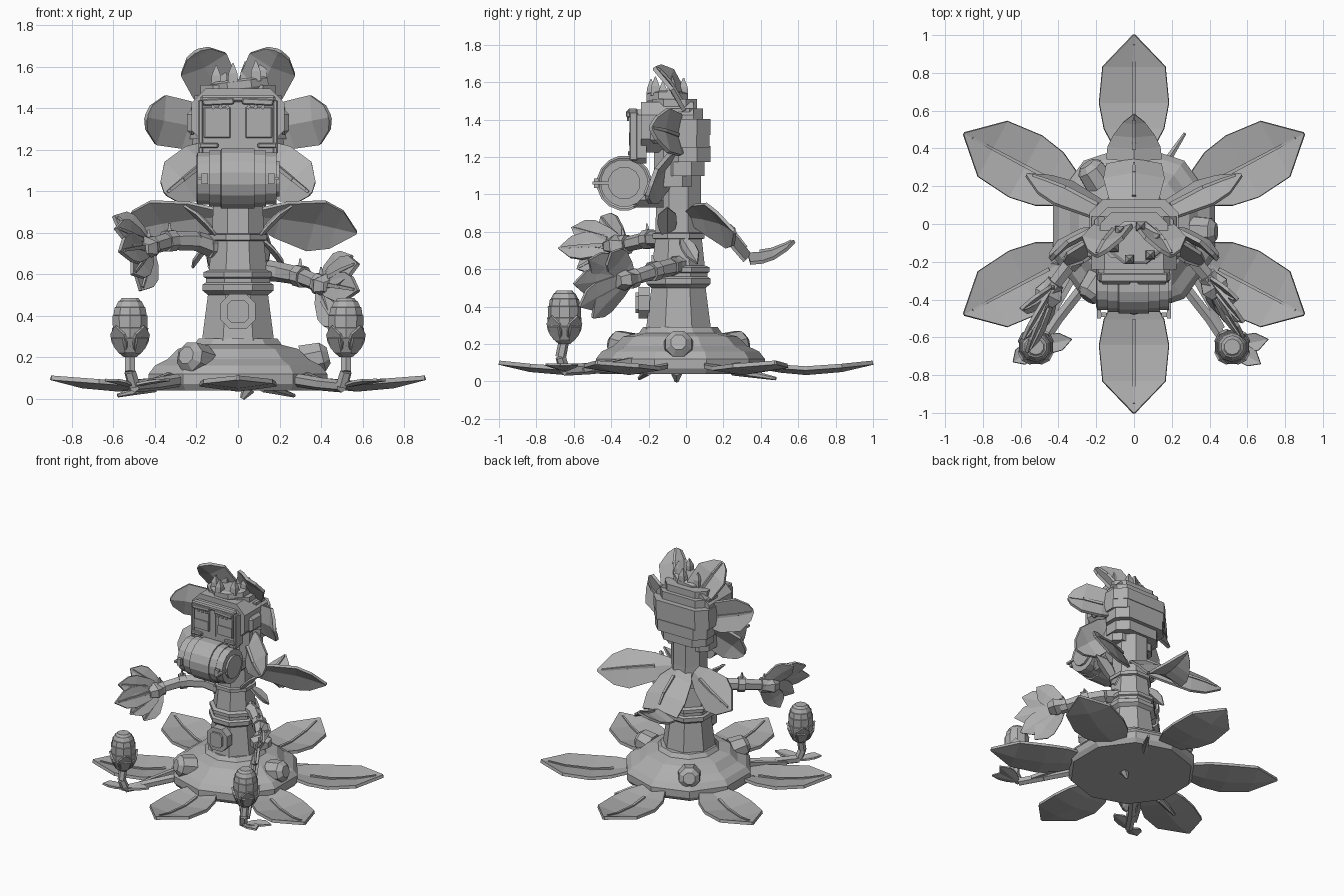
import bpy, bmesh, math
from mathutils import Vector, Matrix

old = bpy.data.objects.get("Cube")
if old:
    bpy.data.objects.remove(old, do_unlink=True)

grey = bpy.data.materials.new("plain_grey")
grey.use_nodes = True
tone = (0.43, 0.43, 0.43, 1)
grey.diffuse_color = tone
grey.node_tree.nodes["Principled BSDF"].inputs["Base Color"].default_value = tone


def finish(name, bm):
    bmesh.ops.recalc_face_normals(bm, faces=bm.faces)
    mesh = bpy.data.meshes.new(name)
    bm.to_mesh(mesh)
    bm.free()
    mesh.materials.append(grey)
    ob = bpy.data.objects.new(name, mesh)
    bpy.context.collection.objects.link(ob)
    return ob


def frame(loc, direction):
    """Matrix that turns local z to a direction."""
    quat = Vector(direction).to_track_quat('Z', 'Y')
    return Matrix.Translation(loc) @ quat.to_matrix().to_4x4()


def loft(name, rings, sides=8, matrix=Matrix(), squash=1.0):
    """Closed stack of flat-sided rings, each (height, radius)."""
    bm = bmesh.new()
    loops = []
    k = 1 / math.cos(math.pi / sides)
    for z, r in rings:
        loops.append([bm.verts.new(matrix @ Vector((
            r * k * math.cos(math.tau * (i + .5) / sides),
            r * k * squash * math.sin(math.tau * (i + .5) / sides), z)))
            for i in range(sides)])
    for a, b in zip(loops, loops[1:]):
        for i in range(sides):
            j = (i + 1) % sides
            bm.faces.new((a[i], a[j], b[j], b[i]))
    bm.faces.new(loops[0])
    bm.faces.new(loops[-1])
    return finish(name, bm)


def box(name, loc, size, bevel=0, tilt=0):
    bm = bmesh.new()
    bmesh.ops.create_cube(bm, size=1)
    bmesh.ops.scale(bm, vec=size, verts=bm.verts)
    ob = finish(name, bm)
    ob.location = loc
    ob.rotation_euler.y = tilt
    if bevel:
        m = ob.modifiers.new("bevel", 'BEVEL')
        m.width, m.segments = bevel, 1


def slab(name, loc, size, cut, axis='Z'):
    """Box whose corners are cut only around one axis."""
    bm = bmesh.new()
    bmesh.ops.create_cube(bm, size=1)
    bmesh.ops.scale(bm, vec=size, verts=bm.verts)
    k = 'XYZ'.index(axis)
    edges = [e for e in bm.edges
             if abs((e.verts[0].co - e.verts[1].co)[k]) > size[k] * .9]
    bmesh.ops.bevel(bm, geom=edges, offset=cut, segments=1, affect='EDGES')
    finish(name, bm).location = loc


def rod(name, points, r0, r1, sides=6):
    n = len(points) - 1
    for i, (a, b) in enumerate(zip(points, points[1:])):
        a, b = Vector(a), Vector(b)
        ra, rb = r0 + (r1 - r0) * i / n, r0 + (r1 - r0) * (i + 1) / n
        loft(name, [(0, ra), ((b - a).length, rb)], sides, frame(a, b - a))


LEAF = [(0, .35), (.2, .8), (.42, 1), (.7, .92), (1, .03)]


def leaf(name, root, tip, across, width, fold=.03, bend=0, thick=.018, rib=True, shape=LEAF):
    """Pointed folded leaf with a raised centre rib."""
    root, tip = Vector(root), Vector(tip)
    along = tip - root
    across = Vector(across)
    across = (across - along * across.dot(along) / along.length_squared).normalized()
    n = along.normalized().cross(across)
    if n.z < 0:
        n = -n
    bm = bmesh.new()
    rows, spine = [], []
    for t, w in shape:
        mid = root + along * t + n * bend * math.sin(math.pi * t)
        spine.append(mid + n * thick * .6)
        rows.append([bm.verts.new(mid + across * s * width * w + n * fold * w * abs(s))
                     for s in (-1, 0, 1)])
    for a, b in zip(rows, rows[1:]):
        for i in range(2):
            bm.faces.new((a[i], a[i + 1], b[i + 1], b[i]))
    ob = finish(name, bm)
    m = ob.modifiers.new("thickness", 'SOLIDIFY')
    m.thickness, m.offset = thick, 0
    if rib:
        rod(name + "_rib", spine[1:-1] + [spine[-2].lerp(spine[-1], .7)], .01, .006, 4)


# Base mound with three knobs and six ground petals
move = Matrix.Translation((0, -.03, 0))
loft("base_mound", [(.04, .41), (.07, .43), (.12, .43), (.16, .4), (.19, .34), (.24, .29),
                    (.26, .21), (.29, .19)], 10, move)
for deg in (0, 125, 235):
    d = Vector((math.cos(math.radians(deg)), math.sin(math.radians(deg)), .25))
    loft("base_knob", [(0, .08), (.1, .07), (.13, .04)], 8,
         frame(Vector((0, -.04, .1)) + d * .31, d))
for deg in (28, 90, 152, 208, 270, 332):
    a = math.radians(deg)
    d = Vector((math.cos(a), math.sin(a), 0))
    reach = 1 if deg % 90 == 0 else 1.02
    leaf("ground_petal", d * .38 + Vector((0, 0, .08)), d * reach + Vector((0, 0, .1)),
         (-d.y, d.x, 0), .185, .025, -.045, .022,
         shape=[(0, .5), (.2, .86), (.42, 1), (.73, .9), (1, .03)])
rod("root", [(.05, -.05, .05), (.02, -.05, .0)], .03, .01)
rod("root", [(.12, .25, .06), (.27, .48, .015)], .025, .008)
rod("root", [(-.4, -.2, .06), (-.58, -.25, .015)], .025, .008)

# Trunk with bands and buckle
trunk = Matrix.Translation((0, -.04, 0))
loft("trunk", [(.27, .175), (.5, .145), (.52, .17), (.55, .17), (.56, .155), (.58, .155),
               (.585, .165), (.61, .165), (.62, .14), (.76, .125), (.765, .14), (.79, .14),
               (.795, .125), (.92, .12), (1.2, .12)], 8, trunk)
slab("buckle_back", (0, -.225, .42), (.17, .06, .17), .045, 'Y')
slab("buckle_front", (0, -.255, .42), (.1, .03, .11), .02, 'Y')

# Leaf cape behind the shoulders
leaf("cape_leaf_back", (0, .03, .9), (0, .34, .68), (1, 0, 0), .16, -.05, .04,
     shape=[(0, .4), (.3, .8), (.7, 1), (1, .9)])
leaf("cape_tip_back", (0, .33, .68), (0, .58, .75), (1, 0, 0), .145, -.05, -.02,
     shape=[(0, 1), (.25, .95), (.5, .75), (.8, .4), (1, .03)])
for s in (-1, 1):
    leaf("cape_leaf_side", (s * .08, .02, .88), (s * .57, .26, .8), (-s * .25, .45, -.85),
         .14, -.03, .03, shape=[(0, .3), (.25, .7), (.6, 1), (.8, .75), (1, .05)])
    leaf("shoulder_leaf", (s * .1, -.1, .77), (s * .26, -.1, .93), (0, 1, .1), .05, .02, 0, .012, False)
    leaf("waist_leaf", (s * .12, -.02, .76), (s * .22, .06, .63), (0, 1, 0), .04, .02, 0, .012, False)


# Arms with cuffs and leafy hands
def arm(name, path, tips):
    rod(name, path, .045, .034)
    a, b, c = (Vector(p) for p in path[-3:])
    for p, d in ((Vector(path[0]), b - a), (b, c - a), (c, c - b)):
        loft(name + "_cuff", [(-.025, .05), (.025, .05)], 8, frame(p, d))
    for p in (b, c):
        rod(name + "_thorn", [p, p + Vector((0, -.01, .085))], .018, .004, 4)
    mid = sum((Vector(t) for t in tips), Vector()) / len(tips)
    loft(name + "_palm", [(-.02, .045), (.05, .075), (.1, .05)], 6, frame(c, mid - c), .7)
    spread = Vector(tips[-1]) - Vector(tips[0])
    for t in tips:
        leaf(name + "_finger", c, t, spread, .075, .01, .01, .018,
             shape=[(0, .35), (.3, .8), (.62, 1), (.8, .8), (1, .03)])


arm("right_arm", [(-.12, -.08, .73), (-.2, -.12, .76), (-.33, -.2, .76), (-.43, -.33, .73)],
    [(-.6, -.45, .88), (-.59, -.61, .82), (-.57, -.68, .71), (-.51, -.58, .6), (-.47, -.47, .52)])
arm("left_arm", [(.12, -.05, .62), (.2, -.08, .61), (.3, -.17, .59), (.4, -.29, .55)],
    [(.55, -.4, .69), (.58, -.52, .65), (.58, -.6, .52), (.55, -.57, .4), (.48, -.5, .34)])

# Lantern buds on creeping stems
for s, tips in ((1, [(.71, -.61), (.67, -.74)]), (-1, [(-.33, -.61), (-.64, -.73)])):
    foot = Vector((s * .52, -.65, 0))
    rod("bud_stem", [(s * .22, -.27, .1), (s * .4, -.5, .07), foot + Vector((-s * .02, 0, .06)),
                     foot + Vector((0, -.02, .13)), foot + Vector((0, 0, .23))], .028, .024)
    rod("bud_runner", [(s * .3, -.25, .12), (s * .47, -.55, .06)], .016, .012, 4)
    at = Matrix.Translation(foot)
    loft("bud_cup", [(.2, .03), (.225, .06), (.29, .09), (.3, .08)], 8, at)
    loft("bud", [(.25, .07), (.29, .078), (.292, .083), (.34, .088), (.342, .083), (.4, .085),
                 (.402, .08), (.44, .074), (.442, .069), (.47, .056), (.472, .05), (.485, .04)],
         10, at)
    for i in range(4):
        a = math.tau * (i + .5) / 4
        d = Vector((math.cos(a), math.sin(a), 0))
        leaf("bud_sepal", foot + d * .05 + Vector((0, 0, .22)), foot + d * .098 + Vector((0, 0, .35)),
             (-d.y, d.x, 0), .05, 0, 0, .012, False)
    for x, y in tips:
        leaf("stem_leaf", foot + Vector((0, 0, .06)), (x, y, .09), (-(y - foot.y), x - foot.x, 0),
             .05, .01, 0, .012, False)

# Head core, stepped back bands and face plate
slab("head", (0, -.1, 1.36), (.45, .28, .27), .07, 'Y')
slab("head_top", (0, -.06, 1.46), (.36, .24, .1), .06)
slab("head_lower", (0, -.07, 1.14), (.36, .2, .2), .05)
for z, w, depth, h in ((1.43, .42, .09, .06), (1.36, .47, .13, .085), (1.285, .47, .125, .07),
                       (1.215, .44, .13, .085), (1.135, .38, .1, .075)):
    slab("head_band", (0, depth - .12, z), (w, .24, h), .07)
slab("face_plate", (0, -.25, 1.31), (.38, .08, .29), .03, 'Y')
box("face_rim_top", (0, -.285, 1.445), (.36, .05, .03), .008)
box("nose_bar", (0, -.285, 1.33), (.03, .02, .2))
for s in (-1, 1):
    box("eye_frame", (s * .1, -.285, 1.33), (.13, .03, .15), .005)
    box("eye_panel", (s * .1, -.3, 1.295), (.12, .012, .07))
    box("brow", (s * .095, -.305, 1.43), (.15, .03, .03), .005, s * .05)
    box("cheek_bar", (s * .14, -.29, 1.22), (.09, .04, .025), .005)
    box("side_rim", (s * .18, -.28, 1.31), (.025, .045, .26), .006)
    box("temple", (s * .22, -.12, 1.33), (.05, .14, .12), .02)
    for k in (0, 1, 2):
        box("lash", (s * (.05 + .035 * k), -.31, 1.405), (.015, .012, .02), 0, s * .5)

# Mane petals, tips curled forward
for deg, lead in ((64, 0), (11, -.02), (-39, -.04)):
    for s in (-1, 1):
        a = math.radians(deg)
        d = Vector((s * math.cos(a), 0, math.sin(a)))
        c = Vector((0, lead, 1.27))
        leaf("mane_petal", c + d * .14 + Vector((0, -.01, 0)), c + d * .45 + Vector((0, -.17, 0)),
             (-d.z, 0, d.x), .12, .03 if deg > 0 else -.03, .03, .022,
             shape=[(0, .6), (.3, .95), (.7, 1), (.93, .5), (1, .1)])

# Barrel snout lying across the face
rings = [(-.2, .11)]
for x, r in ((-.195, .125), (-.14, .135), (-.08, .145), (.08, .135), (.13, .125)):
    rings += [(x, r), (x + (.16 if r == .145 else .055), r)]
loft("barrel", rings, 16, frame((0, -.33, 1.06), (1, 0, 0)))
for s in (-1, 1):
    loft("barrel_cap", [(0, .085), (.2, .085)], 12, frame((0, -.33, 1.06), (s, 0, 0)))
    box("barrel_bar", (s * .185, -.4, 1.06), (.02, .2, .015))
    box("barrel_valve", (s * .16, -.48, 1.06), (.03, .025, .05))
slab("jaw", (0, -.2, 1.0), (.32, .16, .14), .04, 'Y')

# Tilted crown
lean = Matrix.Translation((.01, -.1, 1.48)) @ Matrix.Rotation(-.12, 4, 'Y')
loft("crown_band", [(0, .13), (.015, .14), (.05, .14), (.06, .12)], 8, lean, .8)
for i in range(6):
    a = math.tau * (i + .25) / 6
    foot = lean @ Vector((.115 * math.cos(a), .09 * math.sin(a), .04))
    loft("crown_spike", [(0, .025), (.05, .022), (.1, .003)], 4, Matrix.Translation(foot))
